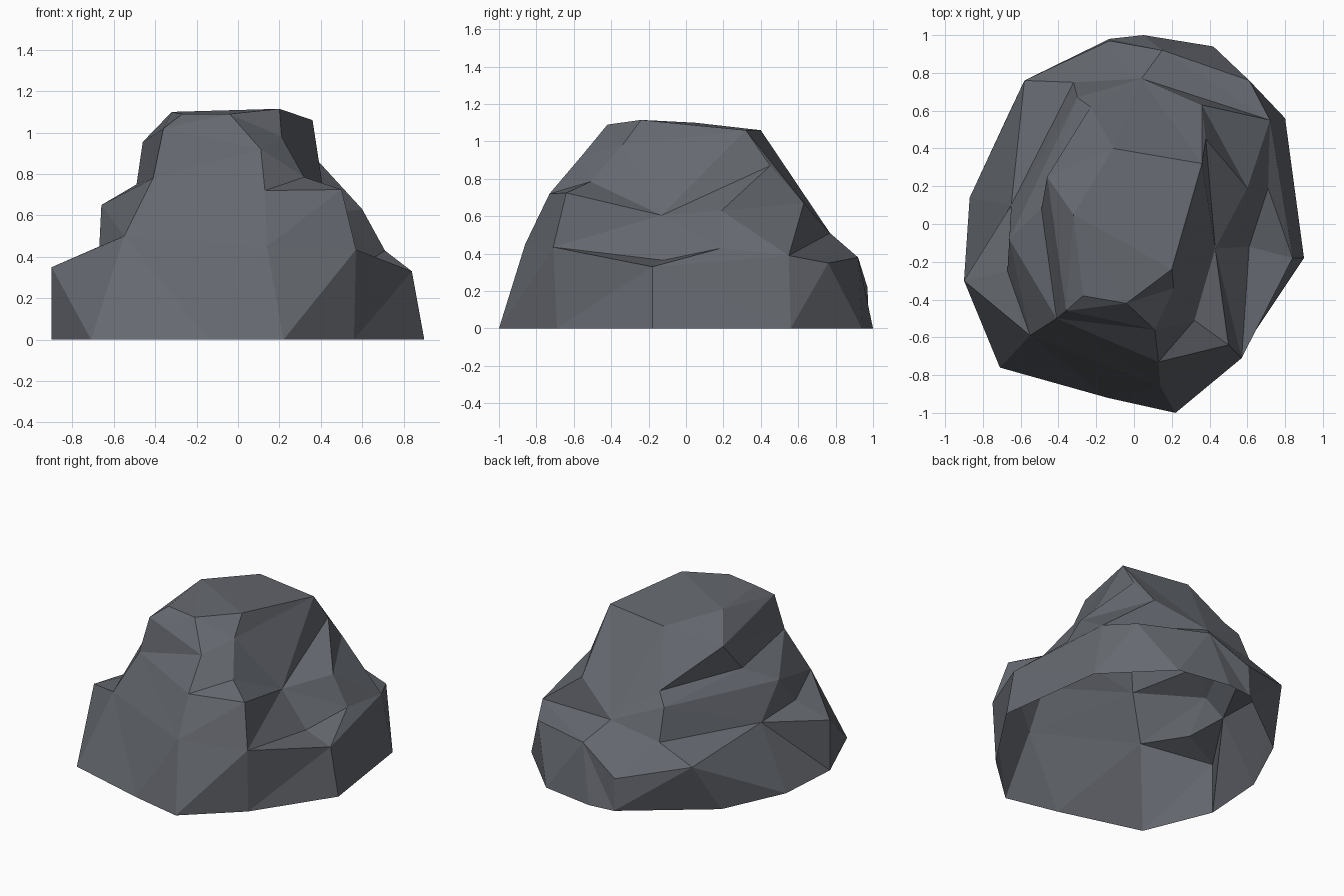
import bpy
import bmesh
import math

default_cube = bpy.data.objects.get("Cube")
if default_cube:
    bpy.data.objects.remove(default_cube, do_unlink=True)


def make_material(name, colour):
    material = bpy.data.materials.new(name)
    material.use_nodes = True
    material.diffuse_color = colour
    shader = material.node_tree.nodes["Principled BSDF"]
    shader.inputs["Base Color"].default_value = colour
    shader.inputs["Roughness"].default_value = 1
    return material


def heading(point):
    """Angle around the rock, counted counter-clockwise from just right of the front."""
    start_angle = math.radians(-110)
    return (math.atan2(point[1], point[0]) - start_angle) % math.tau


def stitch(bm, vertex_at, lower, upper):
    """Join two closed contours with triangles, advancing by heading.
    Points shared by both contours pinch the strip shut."""
    low_angles = [heading(p) for p in lower] + [heading(lower[0]) + math.tau]
    up_angles = [heading(p) for p in upper] + [heading(upper[0]) + math.tau]
    low_loop = lower + lower[:1]
    up_loop = upper + upper[:1]
    i = j = 0
    while i < len(lower) or j < len(upper):
        step_low = j == len(upper) or (
            i < len(lower) and low_angles[i + 1] <= up_angles[j + 1])
        if step_low:
            corners = (low_loop[i], low_loop[i + 1], up_loop[j])
            i += 1
        else:
            corners = (up_loop[j + 1], up_loop[j], low_loop[i])
            j += 1
        if len(set(corners)) == len(corners):
            bm.faces.new([vertex_at(p) for p in corners])


def build_rock(name, contours, material):
    bm = bmesh.new()
    made = {}

    def vertex_at(point):
        if point not in made:
            made[point] = bm.verts.new(point)
        return made[point]

    for lower, upper in zip(contours, contours[1:]):
        stitch(bm, vertex_at, lower, upper)
    # Close the crown; the underside stays open
    crown_face = bm.faces.new([vertex_at(p) for p in contours[-1]])
    bmesh.ops.triangulate(bm, faces=[crown_face])

    mesh = bpy.data.meshes.new(name)
    bm.to_mesh(mesh)
    bm.free()
    mesh.materials.append(material)
    rock = bpy.data.objects.new(name, mesh)
    bpy.context.collection.objects.link(rock)
    return rock


# Points where neighbouring contours meet
front_bulge = (.14, -.86, .45)
front_left_corner = (.57, -.71, .435)
back_left_corner = (.72, .55, .39)
right_ledge = (-.65, .1, .42)
front_right_corner = (-.55, -.59, .5)
back_saddle = (.04, .77, .51)
left_notch = (.43, -.13, .605)
back_left_spur = (.36, .63, .67)
right_shoulder = (-.41, -.5, .78)
brow = (.11, -.56, .92)
crown_left = (.36, .32, 1.06)
crown_back = (-.11, .4, 1.06)

# Footprint on the ground
footprint = [(x, y, 0) for x, y in (
    (-.14, -.92), (.22, -1), (.56, -.69), (.9, -.18), (.8, .56), (.42, .94),
    (.05, 1), (-.13, .98), (-.67, .57), (-.87, .14), (-.9, -.3), (-.71, -.76))]

# Outer rim of the low ledge
ledge_rim = [
    front_bulge, front_left_corner, (.84, -.18, .33), back_left_corner,
    (.61, .76, .35), (.15, .92, .38), (-.13, .97, .22), (-.58, .76, .34),
    right_ledge, (-.9, -.3, .35), front_right_corner]

# Inner crease of the low ledge
ledge_crease = [
    front_bulge, front_left_corner, (.61, -.12, .365), (.71, .19, .43),
    back_left_corner, back_saddle, (-.32, .75, .44), right_ledge,
    (-.67, -.25, .45), front_right_corner]

# Rim of the upper step
step_rim = [
    (.13, -.73, .72), (.5, -.64, .725), left_notch, (.6, .19, .63),
    back_left_spur, back_saddle, (-.3, .67, .65), (-.66, -.08, .65),
    right_shoulder]

# Inner crease of the upper step
step_crease = [
    brow, (.32, -.51, .785), left_notch, (.38, .45, .87), back_left_spur,
    back_saddle, (-.23, .62, .725), (-.49, .08, .75), right_shoulder]

# Bevel below the crown, then the crown itself
crown_bevel = [
    brow, (.21, -.34, .98), crown_left, crown_back, (-.46, .25, .955),
    (-.36, -.46, 1.02)]
crown = [
    (-.04, -.42, 1.09), (.2, -.24, 1.115), crown_left, crown_back,
    (-.32, .05, 1.1), (-.27, -.38, 1.09)]

slate_grey = make_material("slate_grey", (.13, .14, .16, 1))
build_rock("rock", [footprint, ledge_rim, ledge_crease, step_rim, step_crease,
                    crown_bevel, crown], slate_grey)
